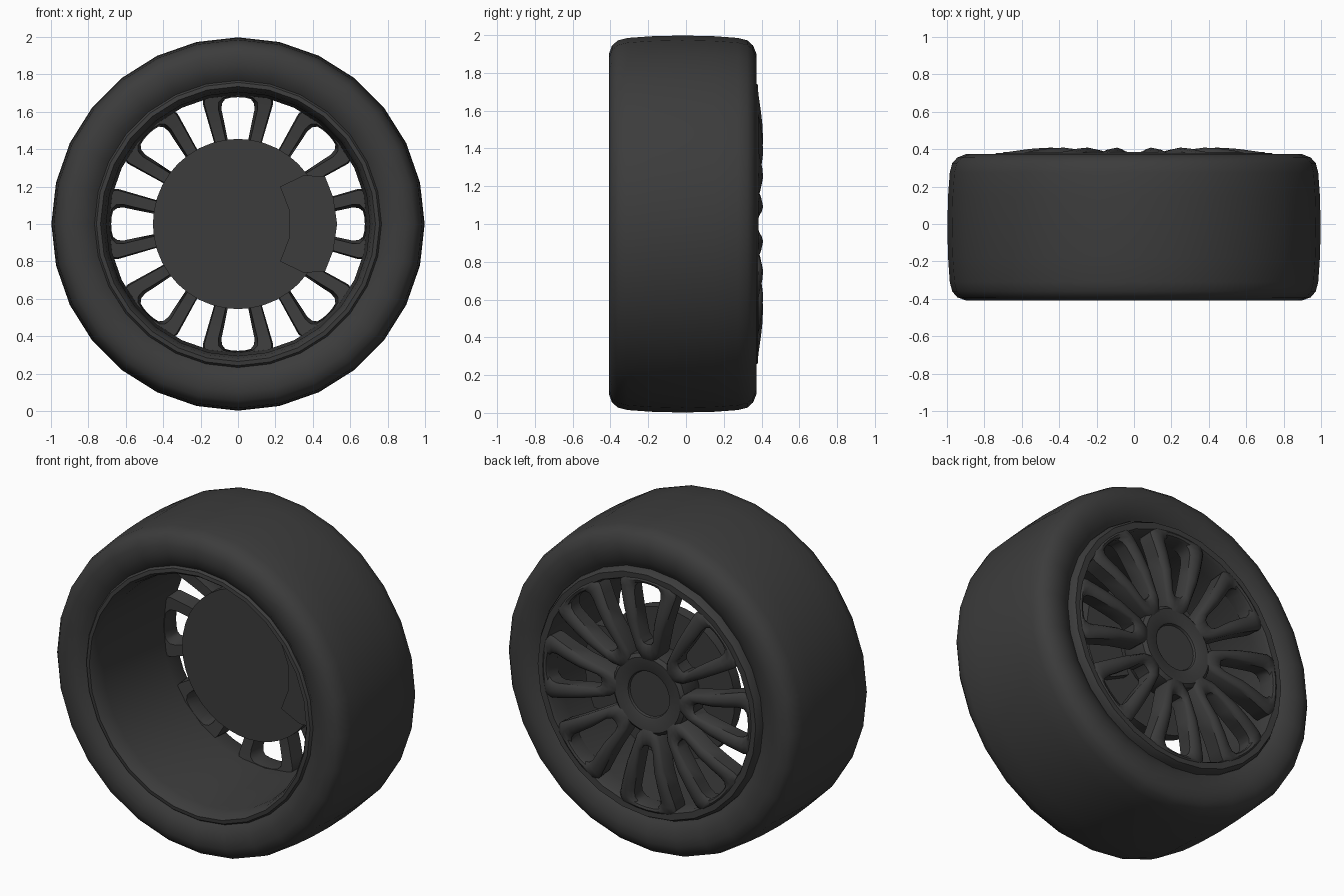
import bpy, bmesh
from math import sin, cos, pi, radians, hypot

if "Cube" in bpy.data.objects:
    bpy.data.objects.remove(bpy.data.objects["Cube"])

dark = bpy.data.materials.new("dark_grey")
dark.diffuse_color = (0.045, 0.045, 0.045, 1)
dark.use_nodes = True
dark.node_tree.nodes["Principled BSDF"].inputs["Base Color"].default_value = dark.diffuse_color


def finish(bm, name, angle=35):
    bmesh.ops.remove_doubles(bm, verts=bm.verts, dist=1e-5)
    bmesh.ops.recalc_face_normals(bm, faces=bm.faces)
    me = bpy.data.meshes.new(name)
    bm.to_mesh(me)
    bm.free()
    me.materials.append(dark)
    ob = bpy.data.objects.new(name, me)
    bpy.context.collection.objects.link(ob)
    ob.location.z = 1
    bpy.ops.object.select_all(action='DESELECT')
    ob.select_set(True)
    bpy.context.view_layer.objects.active = ob
    bpy.ops.object.shade_smooth_by_angle(angle=radians(angle))
    return ob


def bridge(bm, rings, closed_rings=False):
    """Quads between successive closed loops of equal length."""
    n = len(rings[0])
    count = len(rings) if closed_rings else len(rings) - 1
    for k in range(count):
        a, b = rings[k], rings[(k + 1) % len(rings)]
        for i in range(n):
            j = (i + 1) % n
            bm.faces.new((a[i], a[j], b[j], b[i]))


def lathe(name, profile, n=28, closed=True, angle=35):
    """Turn (radius, y) points about the wheel axis."""
    bm = bmesh.new()
    rings = [[bm.verts.new((r * sin(2 * pi * i / n), y, r * cos(2 * pi * i / n)))
              for i in range(n)] for r, y in profile]
    bridge(bm, rings, closed)
    if not closed:
        bm.faces.new(rings[0])
        bm.faces.new(rings[-1])
    return finish(bm, name, angle)


# Tyre with rounded shoulders
lathe("tyre", [(.75, -.36), (.775, -.375), (.80, -.395), (.85, -.408), (.90, -.408),
               (.945, -.392), (.972, -.36), (.985, -.31), (.994, -.18), (.998, -.02),
               (.994, .15), (.985, .275), (.972, .325), (.945, .355), (.90, .373),
               (.85, .373), (.80, .36), (.775, .345), (.75, .33)], angle=50)

# Rim barrel with a lip on each side
lathe("rim", [(.775, -.36), (.757, -.385), (.735, -.388), (.718, -.365), (.705, -.30),
              (.69, .25), (.69, .36), (.70, .378), (.738, .38), (.755, .35)], angle=30)

# Hub with a recessed centre cap
lathe("hub", [(.135, .347), (.14, .36), (.15, .366), (.225, .372), (.245, .355),
              (.25, .25), (.20, .14)], closed=False)

# Brake disc
lathe("brake_disc", [(.455, .11), (.455, .18)], n=40, closed=False)


# Eight U-shaped spoke pairs, each a ring of metal round a rounded window
def crown(r):
    pts = [(.15, .37), (.25, .382), (.35, .40), (.43, .409), (.52, .407),
           (.62, .395), (.75, .376)]
    for (r0, y0), (r1, y1) in zip(pts, pts[1:]):
        if r <= r1:
            return y0 + (y1 - y0) * (r - r0) / (r1 - r0)
    return pts[-1][1]


window = [(0, .31), (.025, .315), (.042, .345), (.055, .45), (.075, .55), (.088, .61),
          (.086, .645), (.068, .668), (.035, .676), (0, .678)]
border = [(0, .20), (9, .20), (16.3, .27), (16.3, .45), (16.3, .55), (16.3, .62),
          (16.3, .67), (15, .715), (7, .715), (0, .715)]
border = [(r * sin(radians(a)), r * cos(radians(a))) for a, r in border]


def mirrored(half):
    return half + [(-x, z) for x, z in half[-2:0:-1]]


inner, outer = mirrored(window), mirrored(border)


def between(t):
    return [(a + (c - a) * t, b + (d - b) * t) for (a, b), (c, d) in zip(inner, outer)]


back_inner = [(x * 1.2, .5 + (z - .5) * 1.04) for x, z in inner]
back_outer = [(x * .96, z) for x, z in outer]
layers = [(back_inner, -.12), (inner, -.022), (between(.15), -.008), (between(.5), 0),
          (between(.85), -.006), (outer, -.02), (back_outer, -.12)]

bm = bmesh.new()
for k in range(8):
    c, s = cos(k * pi / 4), sin(k * pi / 4)
    rings = [[bm.verts.new((x * c + z * s, crown(hypot(x, z)) + dy, z * c - x * s))
              for x, z in loop] for loop, dy in layers]
    bridge(bm, rings, True)
finish(bm, "spokes", 40)

# Brake caliper gripping the disc edge
outline = [(.225, .20), (.35, .26), (.465, .255), (.51, .14), (.53, 0)]
inside = [(.275, -.07), (.275, .07)]
outline = outline + [(x, -z) for x, z in outline[-2::-1]] + inside
bm = bmesh.new()
front = [bm.verts.new((x, .095, z)) for x, z in outline]
rear = [bm.verts.new((x, .225, z)) for x, z in outline]
bm.faces.new(front)
bm.faces.new(rear)
bridge(bm, [front, rear])
finish(bm, "brake_caliper", 20)
